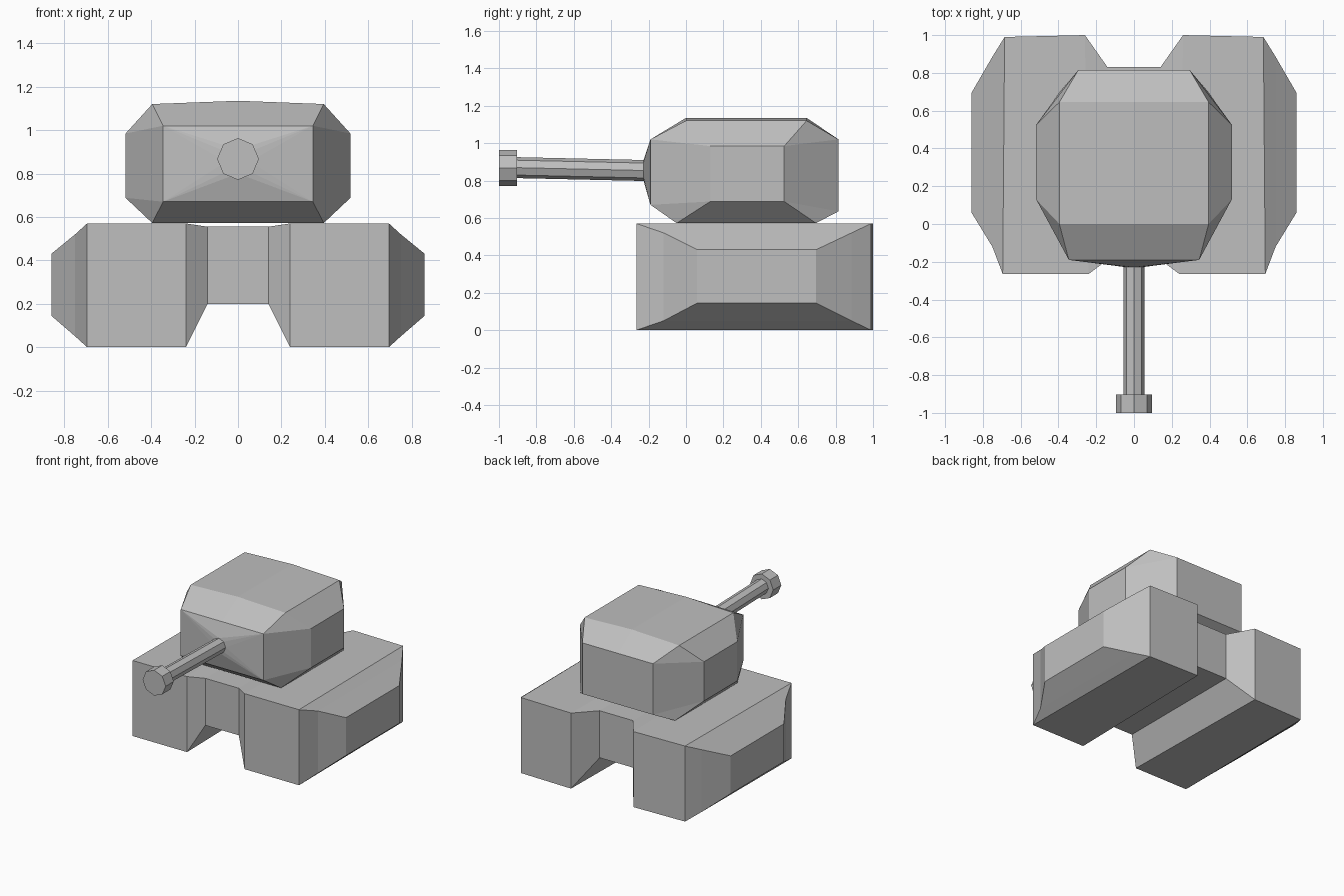
import bpy, bmesh
from math import sin, cos, pi
from mathutils import Vector

cube = bpy.data.objects.get("Cube")
if cube:
    bpy.data.objects.remove(cube, do_unlink=True)

GREY = (0.52, 0.52, 0.52, 1)
mat = bpy.data.materials.new("plain grey")
mat.use_nodes = True
mat.diffuse_color = GREY
mat.node_tree.nodes["Principled BSDF"].inputs["Base Color"].default_value = GREY


def finish(name, bm):
    bmesh.ops.remove_doubles(bm, verts=bm.verts, dist=0.0005)
    bmesh.ops.recalc_face_normals(bm, faces=bm.faces)
    mesh = bpy.data.meshes.new(name)
    bm.to_mesh(mesh)
    bm.free()
    mesh.materials.append(mat)
    obj = bpy.data.objects.new(name, mesh)
    bpy.context.collection.objects.link(obj)
    return obj


def loft(name, rings):
    """Skin a row of matching rings and cap both ends."""
    bm = bmesh.new()
    loops = [[bm.verts.new(p) for p in ring] for ring in rings]
    for a, b in zip(loops, loops[1:]):
        for i in range(len(a)):
            j = (i + 1) % len(a)
            bm.faces.new((a[i], a[j], b[j], b[i]))
    bm.faces.new(loops[0])
    bm.faces.new(loops[-1])
    return finish(name, bm)


def mirrored(rings):
    """Continue half a row of rings across x = 0."""
    return [[(-x, y, z) for x, y, z in r] for r in reversed(rings)] + rings


def octagon(y, z, r):
    return [Vector((r * sin(k * pi / 4), y, z + r * cos(k * pi / 4))) for k in range(8)]


def slab(x_front, x_back, front, back, low, high):
    return [(x_front, front, low), (x_front, front, high),
            (x_back, back, high), (x_back, back, low)]


# Hull: narrow centre, two track blocks, tapered outer flanks
loft("hull", mirrored([
    slab(0.14, 0.14, -0.19, 0.83, 0.2, 0.555),
    slab(0.24, 0.26, -0.265, 1.0, 0.0, 0.57),
    slab(0.695, 0.685, -0.265, 0.99, 0.0, 0.57),
    slab(0.75, 0.75, -0.12, 0.885, 0.05, 0.52),
    slab(0.86, 0.86, 0.06, 0.695, 0.145, 0.43),
]))


# Turret: eight-sided profile narrowing to a four-cornered side panel
def turret_ring(wide, front_x, back_x, crown):
    return [(front_x, -0.19, 0.67), (front_x, -0.19, 1.02),
            (wide, 0.0, crown), (wide, 0.645, crown),
            (back_x, 0.815, 1.02), (back_x, 0.815, 0.635),
            (wide, 0.695, 0.572), (wide, -0.05, 0.572)]


low_f, high_f = (0.518, 0.13, 0.688), (0.518, 0.13, 0.984)
high_b, low_b = (0.518, 0.525, 0.984), (0.518, 0.525, 0.688)
loft("turret", mirrored([
    turret_ring(0, 0, 0, 1.135),
    turret_ring(0.395, 0.345, 0.295, 1.12),
    [low_f, high_f, high_f, high_b, high_b, low_b, low_b, low_f],
]))

# Gun mount: shallow pyramid from the turret front to the barrel
bm = bmesh.new()
for x in (-0.345, 0.345):
    for z in (0.67, 1.02):
        bm.verts.new((x, -0.19, z))
for p in octagon(-0.227, 0.855, 0.055):
    bm.verts.new(p)
bmesh.ops.convex_hull(bm, input=bm.verts)
finish("gun_mount", bm)

# Gun barrel and muzzle
loft("gun_barrel", [octagon(-0.2, 0.853, 0.056), octagon(-0.91, 0.869, 0.056)])
loft("muzzle", [octagon(-0.903, 0.867, 0.096), octagon(-1.0, 0.867, 0.096)])
